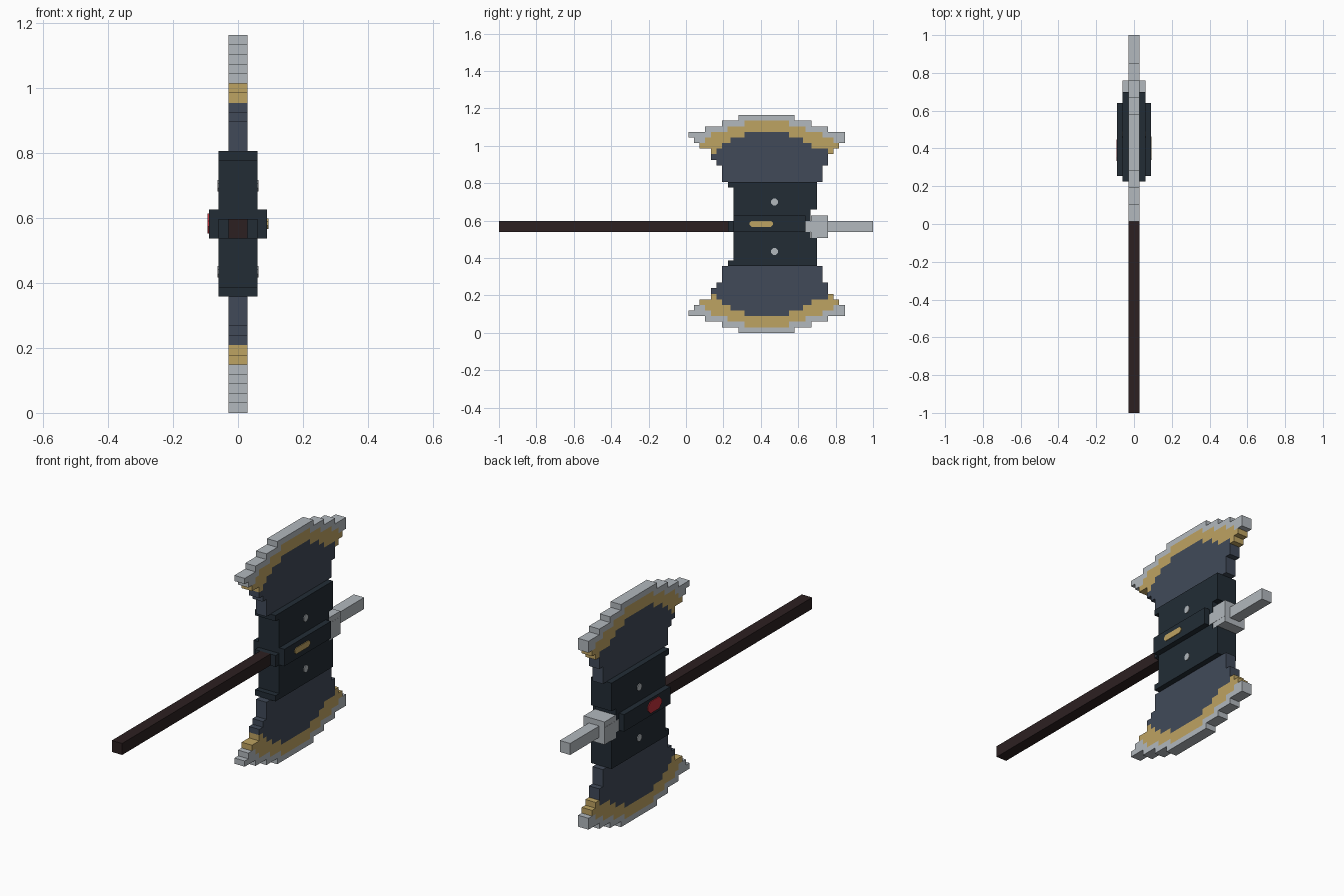
import bpy, bmesh, math

cube = bpy.data.objects.get("Cube")
if cube:
    bpy.data.objects.remove(cube, do_unlink=True)

U = 2 / 67            # one block of the stepped grid
MID_Z = 19.5 * U      # height of the mirror plane between the two blades
BLADE_Y = 0.431       # centre of the blades along the shaft


def material(name, rgb):
    lin = [((c / 255 + 0.055) / 1.055) ** 2.4 for c in rgb] + [1.0]
    mat = bpy.data.materials.new(name)
    mat.use_nodes = True
    mat.diffuse_color = lin
    mat.node_tree.nodes["Principled BSDF"].inputs["Base Color"].default_value = lin
    return mat


SILVER = material("silver", (178, 184, 189))
GOLD = material("gold", (190, 163, 98))
BLUE = material("slate blue", (65, 74, 89))
DARK = material("dark steel", (34, 44, 53))
WOOD = material("dark wood", (44, 32, 33))
RED = material("red", (190, 48, 58))


def finish(bm, name, mats, location=(0, 0, 0)):
    mesh = bpy.data.meshes.new(name)
    bm.to_mesh(mesh)
    bm.free()
    for m in mats:
        mesh.materials.append(m)
    obj = bpy.data.objects.new(name, mesh)
    obj.location = location
    bpy.context.collection.objects.link(obj)
    return obj


def box(name, mat, half_x, y0, y1, z0, z1):
    bm = bmesh.new()
    bmesh.ops.create_cube(bm, size=1)
    bmesh.ops.scale(bm, vec=(2 * half_x, y1 - y0, z1 - z0), verts=bm.verts)
    return finish(bm, name, [mat], (0, (y0 + y1) / 2, (z0 + z1) / 2))


def plate(name, mat, x, y, z, length, height, chamfer):
    """Thin plate with cut corners, lying on a side face."""
    a, b = length / 2, height / 2
    pts = [(a, b - chamfer), (a - chamfer, b), (chamfer - a, b), (-a, b - chamfer),
           (-a, chamfer - b), (chamfer - a, -b), (a - chamfer, -b), (a, chamfer - b)]
    bm = bmesh.new()
    face = bm.faces.new([bm.verts.new((0, p, q)) for p, q in pts])
    out = bmesh.ops.extrude_face_region(bm, geom=[face])["geom"]
    moved = [v for v in out if isinstance(v, bmesh.types.BMVert)]
    bmesh.ops.translate(bm, vec=(math.copysign(0.004, x), 0, 0), verts=moved)
    bmesh.ops.recalc_face_normals(bm, faces=bm.faces)
    return finish(bm, name, [mat], (x, y, z))


# Blades: each row has outer span, gold span and blue span, in blocks
ROWS = [
    ((9, 19), None, None),
    ((6, 22), (10, 18), None),
    ((3, 25), (7, 21), None),
    ((0, 28), (4, 24), (10, 18)),
    ((1, 28), (3, 26), (7.5, 20.5)),
    ((2, 27), (2, 27), (6, 22)),
    ((4, 26), (4, 26), (5, 25)),
    ((4, 25), None, (4, 25)),
    ((5, 25), None, (5, 25)),
    ((6, 24), None, (6, 24)),
    ((6, 24), None, (6, 24)),
    ((6, 24), None, (6, 24)),
]


def inside(span, c):
    return span is not None and span[0] <= c < span[1]


bm = bmesh.new()
for r, (outer, gold, blue) in enumerate(ROWS):
    top = (19.5 - r) * U
    for k in range(int(outer[0] * 2), int(outer[1] * 2)):
        ya, yb = (k / 2 - 14) * U, (k / 2 - 13.5) * U
        f = bm.faces.new([bm.verts.new((0, y, z)) for y, z in
                          ((ya, top - U), (yb, top - U), (yb, top), (ya, top))])
        f.material_index = 2 if inside(blue, k / 2) else 1 if inside(gold, k / 2) else 0
bmesh.ops.remove_doubles(bm, verts=bm.verts, dist=U / 20)
blades = finish(bm, "blades", [SILVER, GOLD, BLUE], (0, BLADE_Y, MID_Z))
thick = blades.modifiers.new("Thickness", "SOLIDIFY")
thick.thickness = 2 * U
thick.offset = 0
mirror = blades.modifiers.new("Mirror", "MIRROR")
mirror.use_axis = (False, False, True)

# Head block with flanges against both blades
HEAD = 2 * U
box("head_upper", DARK, HEAD, 0.255, 0.70, 0.66, 0.807)
box("head_middle", DARK, HEAD, 0.255, 0.665, 0.508, 0.66)
box("head_lower", DARK, HEAD, 0.255, 0.70, 0.358, 0.508)
box("flange_upper", DARK, HEAD, 0.225, 0.30, 0.777, 0.807)
box("flange_lower", DARK, HEAD, 0.225, 0.30, 0.358, 0.388)
box("side_band", DARK, 3 * U, 0.255, 0.64, 0.538, 0.627)
box("collar", DARK, HEAD, 0.225, 0.26, 0.538, 0.598)

# Shaft, cross-shaped socket and rear spike
box("shaft", WOOD, U, -1.0, 0.226, 0.538, 0.598)
box("socket_wide", SILVER, HEAD + 0.002, 0.64, 0.76, 0.538, 0.598)
box("socket_tall", SILVER, HEAD + 0.001, 0.667, 0.76, 0.508, 0.627)
box("spike", SILVER, U, 0.75, 1.0, 0.538, 0.598)

# Side ornaments
for side, label in ((1, "left"), (-1, "right")):
    for z, level in ((0.70, "upper"), (0.435, "lower")):
        plate("rivet_" + level + "_" + label, SILVER, side * HEAD, 0.473, z,
              0.036, 0.036, 0.011)
plate("inlay_left", GOLD, 3 * U, 0.402, 0.583, 0.125, 0.032, 0.01)
plate("gem_right", RED, -3 * U, 0.39, 0.583, 0.115, 0.062, 0.022)
